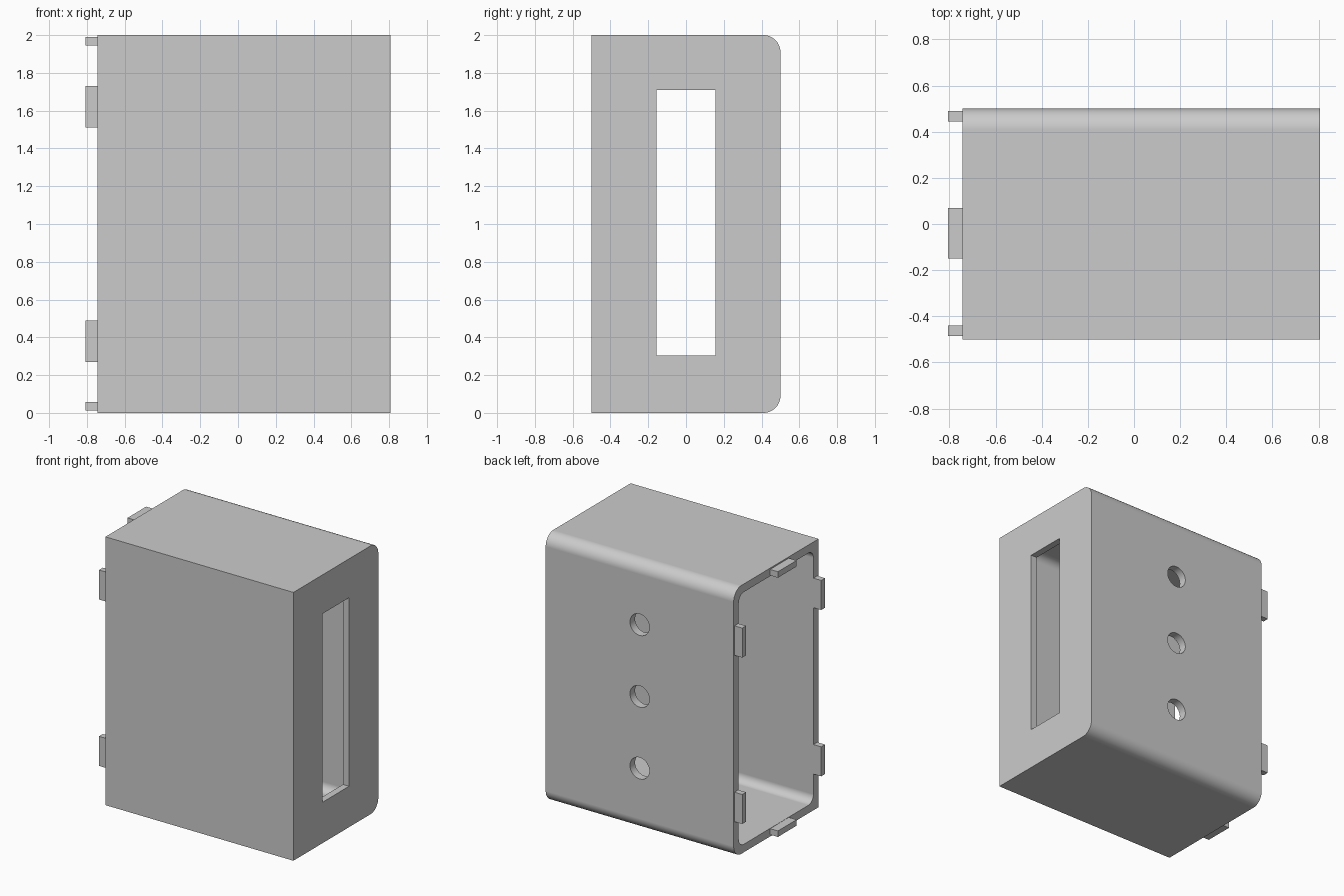
import bpy, bmesh, math
from mathutils import Matrix, Vector

default = bpy.data.objects.get("Cube")
if default:
    bpy.data.objects.remove(default, do_unlink=True)

# Single plain material
grey = bpy.data.materials.new("plain grey")
grey.use_nodes = True
COLOR = (0.6, 0.6, 0.6, 1)
grey.diffuse_color = COLOR
grey.node_tree.nodes["Principled BSDF"].inputs["Base Color"].default_value = COLOR

OPEN_X, END_X, TIP_X = -0.743, 0.807, -0.807
WALL = 0.06


def finish(name, bm):
    mesh = bpy.data.meshes.new(name)
    bmesh.ops.recalc_face_normals(bm, faces=bm.faces)
    bm.to_mesh(mesh)
    bm.free()
    mesh.materials.append(grey)
    obj = bpy.data.objects.new(name, mesh)
    bpy.context.collection.objects.link(obj)
    return obj


def box(name, low, high, radius=0, round_front=False):
    """Box between two corners; lengthwise edges may be rounded."""
    low, high = Vector(low), Vector(high)
    bm = bmesh.new()
    bmesh.ops.create_cube(bm, size=1)
    bmesh.ops.scale(bm, vec=high - low, verts=bm.verts)
    bmesh.ops.translate(bm, vec=(low + high) / 2, verts=bm.verts)
    if radius:
        edges = []
        for e in bm.edges:
            a, b = e.verts[0].co, e.verts[1].co
            if abs(a.x - b.x) > 0.1 and (round_front or a.y > 0):
                edges.append(e)
        bmesh.ops.bevel(bm, geom=edges, offset=radius, segments=12,
                        profile=0.5, affect='EDGES')
    return finish(name, bm)


def hole_cutter(x, z):
    bm = bmesh.new()
    bmesh.ops.create_cone(bm, cap_ends=True, segments=48, radius1=0.08,
                          radius2=0.08, depth=0.3,
                          matrix=Matrix.Translation((x, 0.5, z))
                          @ Matrix.Rotation(math.pi / 2, 4, 'X'))
    return finish("hole_cutter", bm)


def cut(target, cutter):
    bpy.context.view_layer.objects.active = target
    mod = target.modifiers.new("cut", 'BOOLEAN')
    mod.object = cutter
    mod.operation = 'DIFFERENCE'
    mod.solver = 'EXACT'
    bpy.ops.object.modifier_apply(modifier=mod.name)
    bpy.data.objects.remove(cutter, do_unlink=True)


# Housing: back edges rounded, hollow, open at one end
housing = box("housing", (OPEN_X, -0.5, 0), (END_X, 0.5, 2), radius=0.09)
cut(housing, box("cavity_cutter", (OPEN_X - 0.2, -0.5 + WALL, WALL),
                 (END_X - 0.05, 0.5 - WALL, 2 - WALL), 0.06, True))

# Tall slot in the closed end
cut(housing, box("slot_cutter", (END_X - 0.2, -0.155, 0.305),
                 (END_X + 0.2, 0.155, 1.71)))

# Three round holes in the back wall
for i in (-1, 0, 1):
    cut(housing, hole_cutter((OPEN_X + END_X) / 2, 1 + i * 0.535))

bpy.ops.object.select_all(action='DESELECT')
housing.select_set(True)
bpy.context.view_layer.objects.active = housing
bpy.ops.object.shade_smooth_by_angle(angle=math.radians(30))
weighted = housing.modifiers.new("flat_walls", 'WEIGHTED_NORMAL')
weighted.keep_sharp = True

# Tabs on the open rim: two on front and back walls, one on top and bottom
for level, z in (("lower", 0.27), ("upper", 1.51)):
    for side, y in (("front", -0.485), ("back", 0.445)):
        box(f"{side}_{level}_tab", (TIP_X, y, z), (OPEN_X, y + 0.045, z + 0.22))
for side, z in (("bottom", 0.013), ("top", 1.945)):
    box(f"{side}_tab", (TIP_X, -0.15, z), (OPEN_X, 0.07, z + 0.045))
